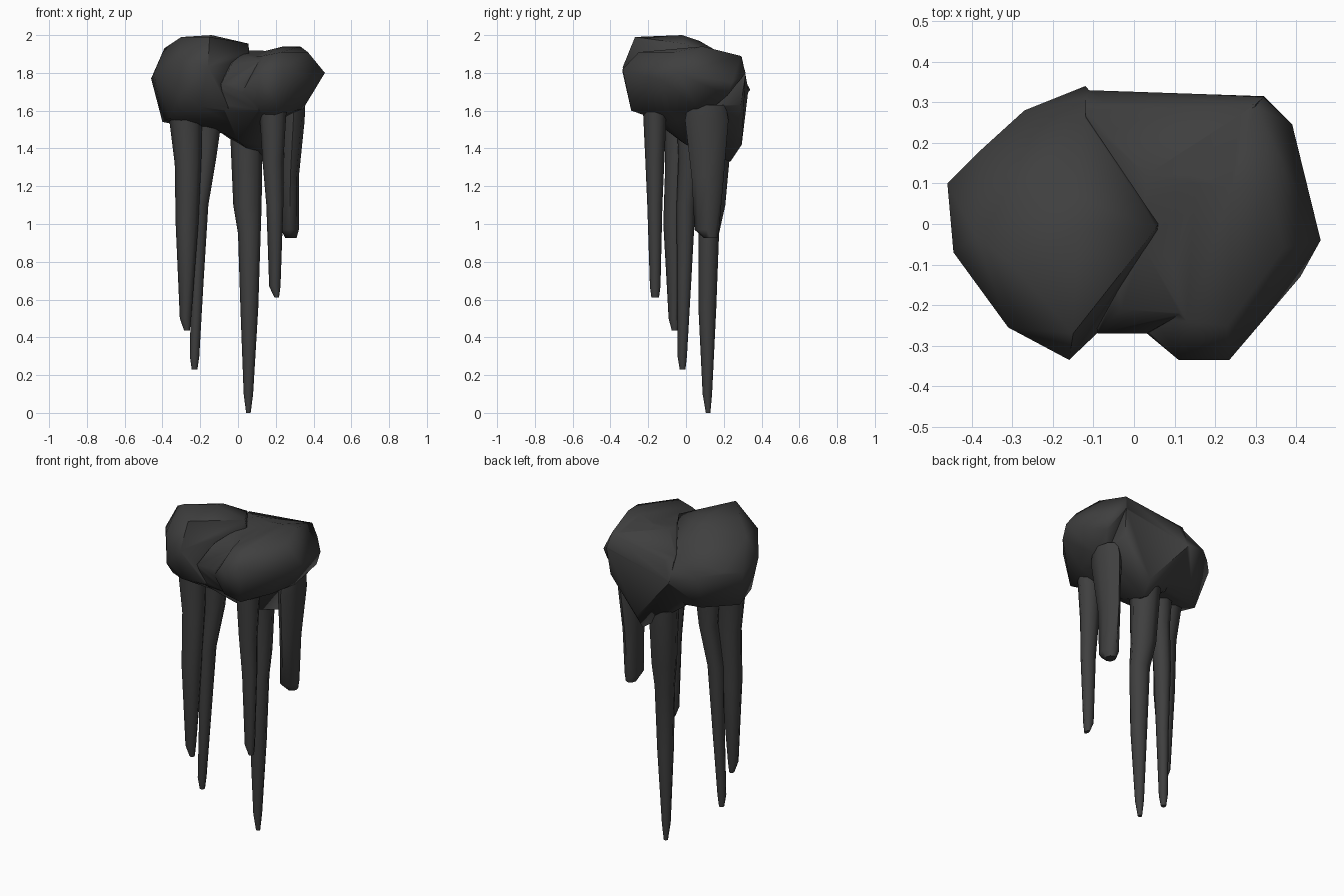
import bpy, bmesh, math

stone = bpy.data.materials.new("dark_stone")
stone.diffuse_color = (0.05, 0.05, 0.05, 1)


def finish(name, bm):
    bmesh.ops.recalc_face_normals(bm, faces=bm.faces)
    me = bpy.data.meshes.new(name)
    bm.to_mesh(me)
    bm.free()
    ob = bpy.data.objects.new(name, me)
    bpy.context.collection.objects.link(ob)
    me.materials.append(stone)
    return ob


def smooth(ob, angle):
    bpy.ops.object.select_all(action='DESELECT')
    ob.select_set(True)
    bpy.context.view_layer.objects.active = ob
    bpy.ops.object.shade_smooth_by_angle(angle=math.radians(angle))


def boulder(name, points):
    """Chiselled lump: convex hull around a few corner points."""
    bm = bmesh.new()
    for p in points:
        bm.verts.new(p)
    bmesh.ops.convex_hull(bm, input=bm.verts)
    loose = [v for v in bm.verts if not v.link_faces]
    bmesh.ops.delete(bm, geom=loose, context='VERTS')
    return finish(name, bm)


def spike(name, rings, sides=8):
    """Tapering hanging stone; each ring is (x, y, z, rx, ry)."""
    bm = bmesh.new()
    loops = []
    for x, y, z, rx, ry in rings:
        loops.append([bm.verts.new((x + rx * math.cos(a), y + ry * math.sin(a), z))
                      for a in (math.tau * i / sides for i in range(sides))])
    for lo, hi in zip(loops, loops[1:]):
        for i in range(sides):
            j = (i + 1) % sides
            bm.faces.new((lo[i], lo[j], hi[j], hi[i]))
    bm.faces.new(loops[0])
    bm.faces.new(loops[-1])
    smooth(finish(name, bm), 60)


# Rock mass: two lobes bridged by a core that forms the valley and the back tip
rock = boulder("rock", [
    (-.46, .10, 1.77), (-.445, -.07, 1.80), (-.31, -.255, 1.87), (-.31, -.25, 1.68),
    (-.16, -.335, 1.83), (-.27, .28, 1.76), (-.12, .34, 1.71), (-.38, .18, 1.78),
    (-.39, -.03, 1.93), (-.30, -.10, 1.99), (-.15, -.27, 1.99), (-.14, -.02, 2.0),
    (.055, -.01, 1.955), (-.15, .07, 1.97), (-.12, .26, 1.86),
    (-.40, .05, 1.54), (-.36, -.12, 1.56), (-.20, -.26, 1.62), (-.25, .2, 1.54),
    (-.06, -.24, 1.62), (-.08, .05, 1.48), (.08, -.05, 1.48), (.1, .1, 1.45)])
right = boulder("right_lobe", [
    (.11, -.335, 1.80), (.235, -.335, 1.82), (.30, -.235, 1.74), (.41, -.13, 1.76),
    (.46, -.04, 1.80), (.39, .245, 1.75), (.32, .315, 1.80), (.38, .22, 1.68),
    (.13, -.24, 1.89), (.23, -.25, 1.91), (.37, -.06, 1.91), (.33, .09, 1.94),
    (.24, .09, 1.94), (.30, .29, 1.89), (.04, .15, 1.89),
    (.11, -.29, 1.62), (.22, -.29, 1.60), (.30, -.1, 1.60), (.345, .06, 1.61),
    (.02, -.26, 1.70), (.1, 0, 1.5)])
core = boulder("core", [
    (-.09, -.27, 1.74), (.03, -.27, 1.74), (-.03, -.21, 1.85), (.12, -.22, 1.87),
    (.02, -.05, 1.90), (.22, .09, 1.915), (.03, .12, 1.92), (-.12, .28, 1.85),
    (-.07, .305, 1.82), (.30, .295, 1.885), (.32, .315, 1.79), (-.12, .33, 1.71),
    (-.07, -.22, 1.60), (.11, -.24, 1.60), (0, -.03, 1.44), (.13, .0, 1.42),
    (.13, .235, 1.33), (.13, .295, 1.42), (.31, .29, 1.63), (.30, .05, 1.61),
    (-.1, .15, 1.49)])
for part in (right, core):
    m = rock.modifiers.new("union", 'BOOLEAN')
    m.operation = 'UNION'
    m.solver = 'EXACT'
    m.object = part
bpy.context.view_layer.update()
dg = bpy.context.evaluated_depsgraph_get()
merged = bpy.data.meshes.new_from_object(rock.evaluated_get(dg))
rock.modifiers.clear()
rock.data = merged
for part in (right, core):
    bpy.data.objects.remove(part)
smooth(rock, 65)

# Hanging spikes, tip first
spike("left_spike", [(-.27, -.06, .435, .015, .015), (-.278, -.062, .50, .03, .03),
                     (-.27, -.06, 1.0, .06, .06), (-.265, -.05, 1.32, .07, .06),
                     (-.28, -.04, 1.60, .09, .08)])
spike("left_rear_spike", [(-.23, -.018, .23, .015, .015), (-.23, -.02, .30, .025, .025),
                          (-.215, -.01, .7, .033, .038), (-.205, 0, 1.1, .048, .05),
                          (-.17, .02, 1.35, .055, .06), (-.165, .02, 1.56, .08, .07)])
spike("long_spike", [(.055, .117, .0, .012, .012), (.055, .113, .10, .025, .025),
                     (.06, .113, .55, .047, .047), (.06, .12, .95, .06, .055),
                     (.05, .14, 1.1, .075, .068), (.045, .15, 1.45, .085, .09)])
spike("front_spike", [(.205, -.163, .61, .012, .02), (.195, -.163, .67, .03, .028),
                      (.195, -.165, 1.1, .045, .04), (.185, -.165, 1.33, .055, .05),
                      (.185, -.165, 1.65, .075, .065)])
spike("short_spike", [(.28, .13, .925, .03, .035), (.275, .11, .97, .047, .065),
                      (.277, .115, 1.25, .045, .085), (.293, .11, 1.55, .06, .115),
                      (.295, .11, 1.63, .06, .10)])
